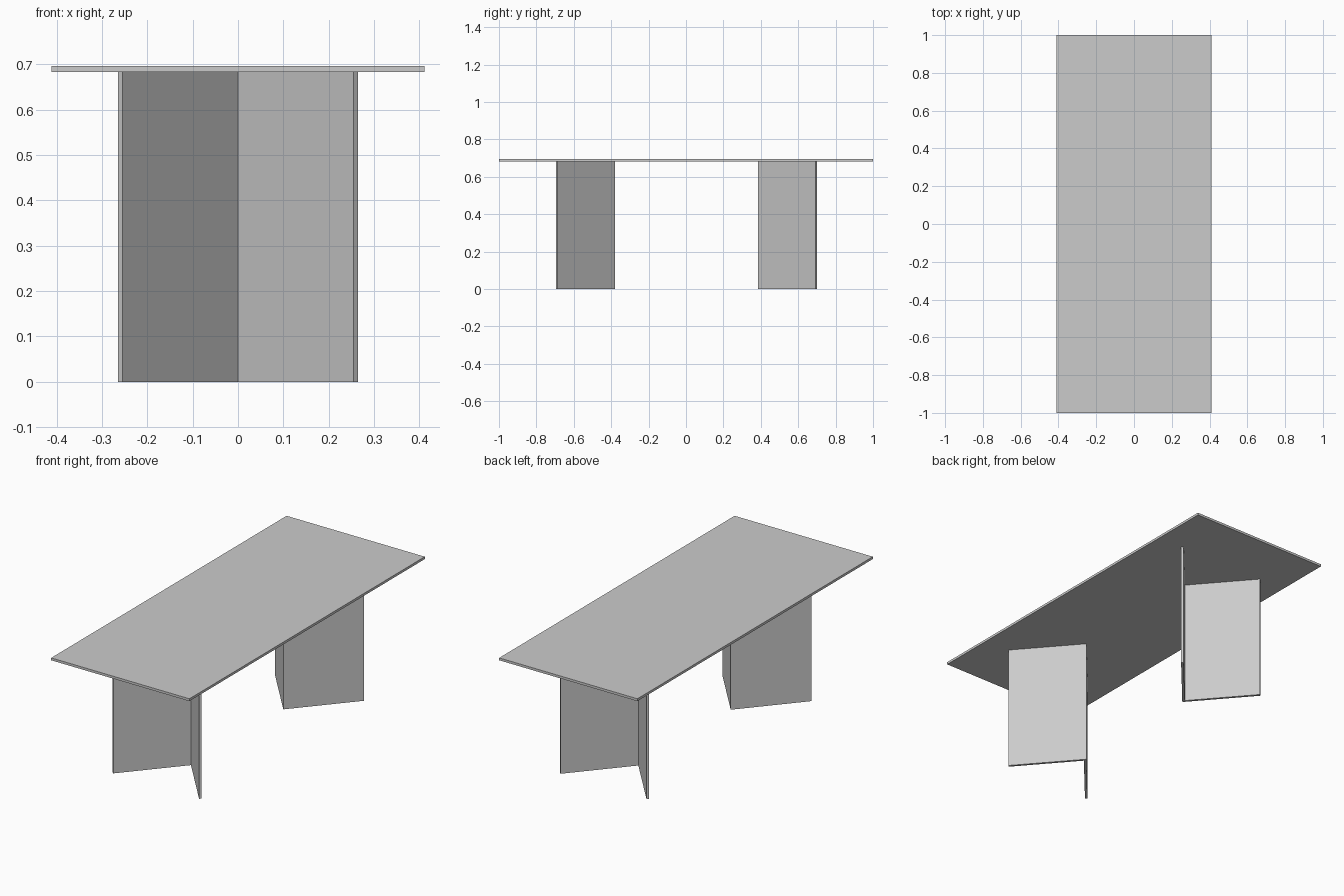
import bpy, bmesh
from math import atan2, sin, cos

if "Cube" in bpy.data.objects:
    bpy.data.objects.remove(bpy.data.objects["Cube"])

TOP_Z, TOP_T = 0.683, 0.013


def prism(name, outline, z0, z1):
    """Extrude a flat outline from z0 up to z1."""
    bm = bmesh.new()
    face = bm.faces.new([bm.verts.new((x, y, z0)) for x, y in outline])
    ext = bmesh.ops.extrude_face_region(bm, geom=[face])
    verts = [g for g in ext["geom"] if isinstance(g, bmesh.types.BMVert)]
    bmesh.ops.translate(bm, verts=verts, vec=(0, 0, z1 - z0))
    bmesh.ops.recalc_face_normals(bm, faces=bm.faces)
    mesh = bpy.data.meshes.new(name)
    bm.to_mesh(mesh)
    bm.free()
    obj = bpy.data.objects.new(name, mesh)
    bpy.context.collection.objects.link(obj)
    return obj


def v_leg(name, apex, side):
    """Mitred V of two thin panels, opening towards the table end."""
    t, half_w, depth = 0.013, 0.265, 0.3065
    a = atan2(half_w, depth)
    inner_x, inner_y = half_w - t * cos(a), depth + t * sin(a)
    outline = [(0, 0), (half_w, depth), (inner_x, inner_y),
               (0, t / sin(a)),
               (-inner_x, inner_y), (-half_w, depth)]
    return prism(name, [(x, side * (apex + y)) for x, y in outline], 0, TOP_Z)


# Thin rectangular top
prism("table_top", [(-0.411, -1), (0.411, -1), (0.411, 1), (-0.411, 1)],
      TOP_Z, TOP_Z + TOP_T)

# V-shaped legs with their points facing the middle
v_leg("front_leg", 0.38, -1)
v_leg("back_leg", 0.385, 1)
